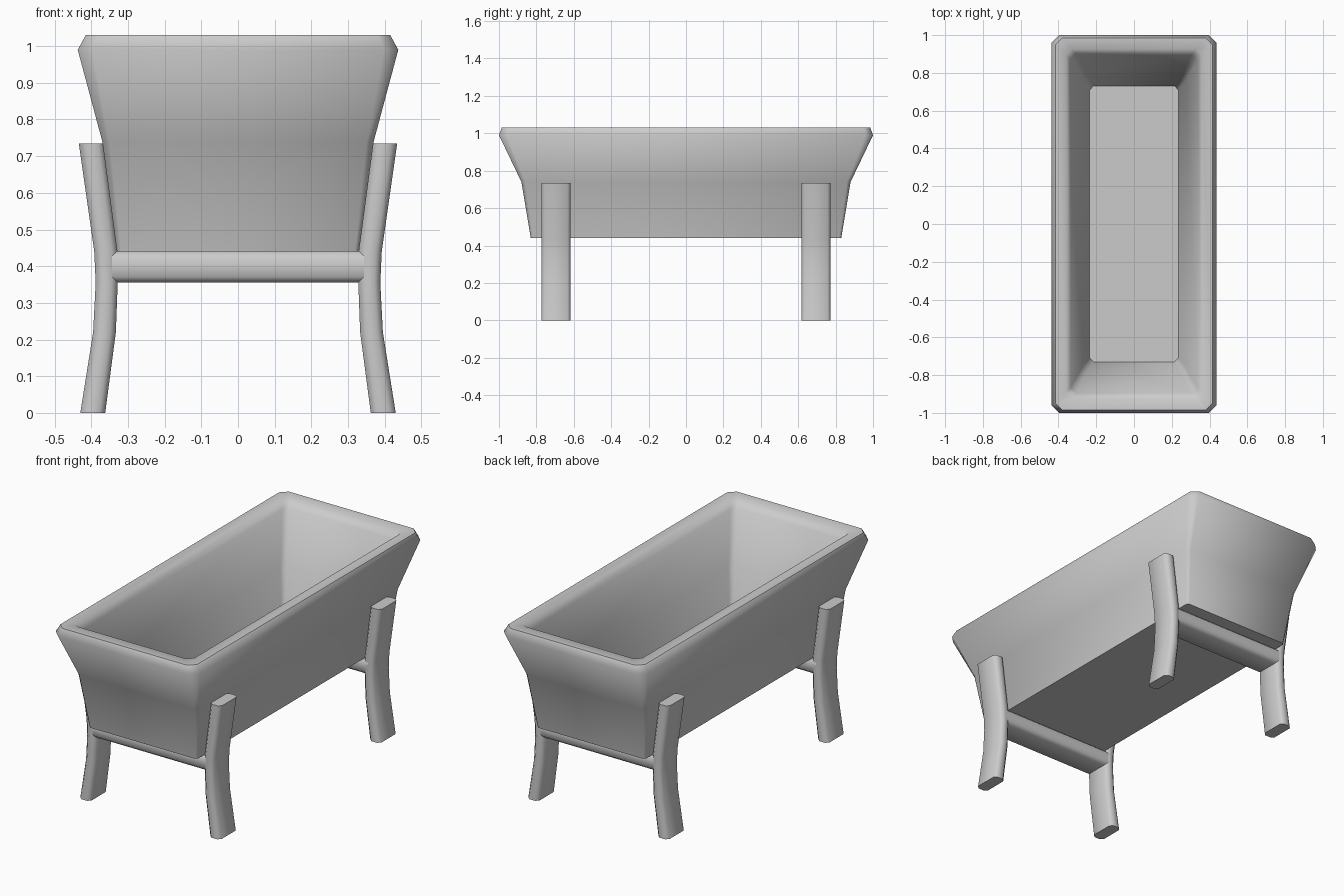
import bpy, bmesh

if "Cube" in bpy.data.objects:
    bpy.data.objects.remove(bpy.data.objects["Cube"])


def loft(name, rings, angle=50):
    """Bridge a stack of equal-sized closed rings and cap both ends."""
    bm = bmesh.new()
    loops = [[bm.verts.new(p) for p in ring] for ring in rings]
    n = len(loops[0])
    for a, b in zip(loops, loops[1:]):
        for i in range(n):
            j = (i + 1) % n
            bm.faces.new((a[i], a[j], b[j], b[i]))
    bm.faces.new(loops[0][::-1])
    bm.faces.new(loops[-1])
    bmesh.ops.recalc_face_normals(bm, faces=bm.faces)
    me = bpy.data.meshes.new(name)
    bm.to_mesh(me)
    bm.free()
    ob = bpy.data.objects.new(name, me)
    bpy.context.collection.objects.link(ob)
    bpy.ops.object.select_all(action='DESELECT')
    ob.select_set(True)
    bpy.context.view_layer.objects.active = ob
    bpy.ops.object.shade_smooth_by_angle(angle=0.0174533 * angle)
    return ob


def chamfered(x0, x1, y0, y1, c):
    """Rectangle outline with cut corners."""
    return [(x0 + c, y0), (x1 - c, y0), (x1, y0 + c), (x1, y1 - c),
            (x1 - c, y1), (x0 + c, y1), (x0, y1 - c), (x0, y0 + c)]


# Trough: outer wall up, over the rounded rim, down the inside to the floor
trough = [(0.33, 0.83, 0.44, 0.012), (0.37, 0.88, 0.74, 0.02),
          (0.437, 1.0, 0.99, 0.04), (0.415, 0.985, 1.03, 0.035),
          (0.36, 0.925, 1.03, 0.03), (0.335, 0.895, 0.99, 0.03),
          (0.275, 0.785, 0.74, 0.025), (0.235, 0.73, 0.53, 0.02)]
loft("trough", [[(x, y, z) for x, y in chamfered(-hx, hx, -hy, hy, c)]
                for hx, hy, z, c in trough])

# Legs: curved profile as (height, inner x, outer x)
leg = [(0, 0.362, 0.43), (0.22, 0.333, 0.395), (0.355, 0.328, 0.388),
       (0.44, 0.328, 0.392), (0.735, 0.366, 0.434)]
W = 0.0775
for end, cy in (("front", -0.695), ("back", 0.695)):
    for side, s in (("right", 1), ("left", -1)):
        loft(f"{end}_{side}_leg",
             [[(s * x, y, z) for x, y in chamfered(a, b, cy - W, cy + W, 0.016)]
              for z, a, b in leg])
    # Crossbar under the trough joining each pair of legs
    loft(f"{end}_crossbar",
         [[(x, y, z) for y, z in chamfered(cy - W, cy + W, 0.355, 0.442, 0.016)]
          for x in (-0.36, 0.36)])
